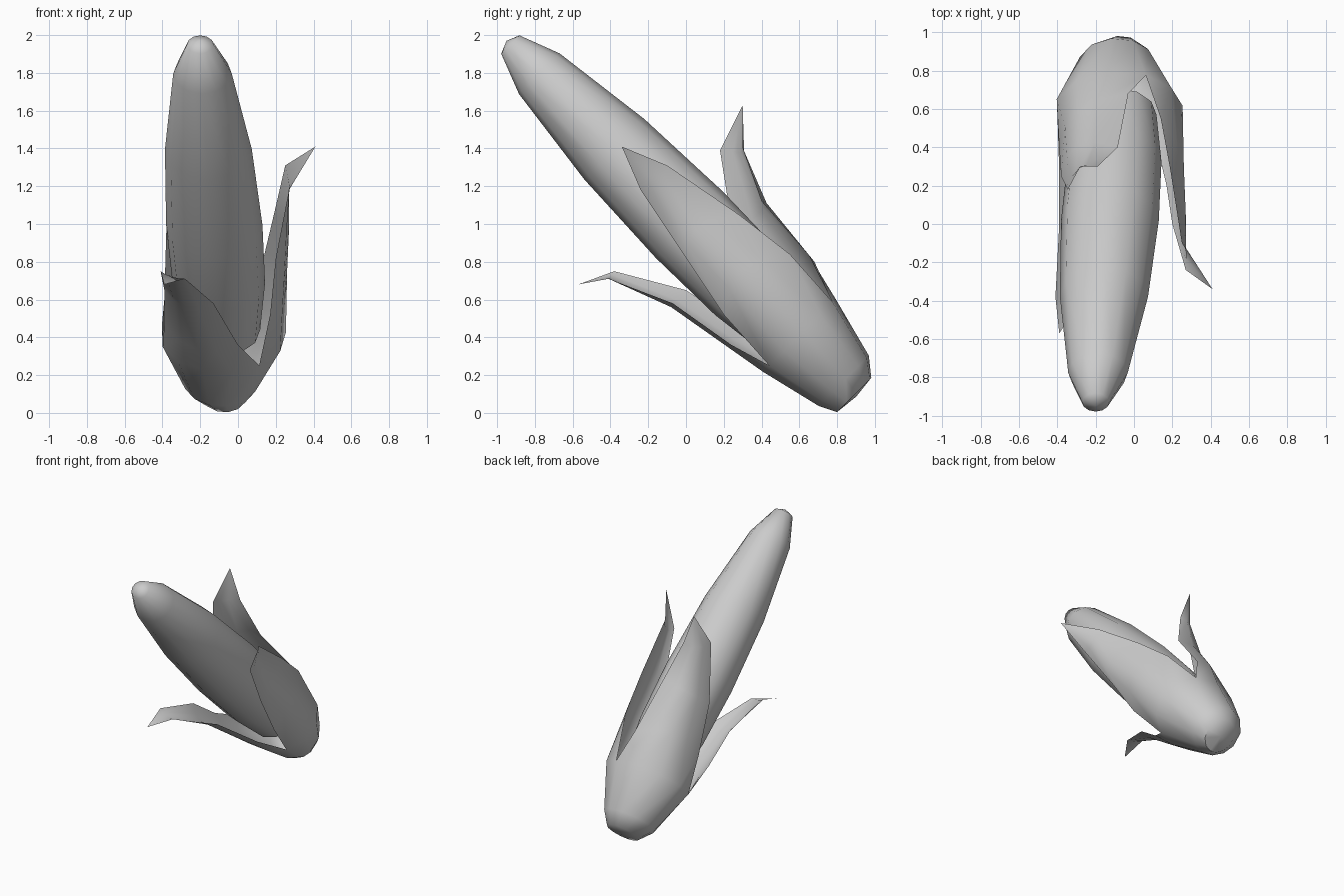
import bpy, bmesh
from math import radians, cos, sin, pi
from mathutils import Vector

if "Cube" in bpy.data.objects:
    bpy.data.objects.remove(bpy.data.objects["Cube"])

SIDE = Vector((1, 0, 0))
UP = Vector((0, 0.7071, 0.7071))      # across the leaning cob


def ring_point(center, rx, ru, deg):
    a = radians(deg)
    return Vector(center) + SIDE * rx * cos(a) + UP * ru * sin(a)


def finish(bm, name, angle):
    bmesh.ops.remove_doubles(bm, verts=bm.verts, dist=0.0005)
    bmesh.ops.recalc_face_normals(bm, faces=bm.faces)
    mesh = bpy.data.meshes.new(name)
    bm.to_mesh(mesh)
    bm.free()
    ob = bpy.data.objects.new(name, mesh)
    bpy.context.collection.objects.link(ob)
    bpy.ops.object.select_all(action='DESELECT')
    ob.select_set(True)
    bpy.context.view_layer.objects.active = ob
    bpy.ops.object.shade_smooth_by_angle(angle=radians(angle))
    return ob


def bridge(bm, a, b, closed=False):
    n = len(a)
    for i in range(n if closed else n - 1):
        j = (i + 1) % n
        bm.faces.new((a[i], a[j], b[j], b[i]))


# Cob: tapered rings along a leaning axis
tip, root = Vector((-0.2, -0.93, 1.95)), Vector((-0.08, 0.6, 0.41))
profile = [(0.0, 0.07), (0.1, 0.155), (0.36, 0.23), (0.62, 0.255),
           (0.82, 0.245), (0.98, 0.2)]
bm = bmesh.new()
rings = []
for t, r in profile:
    c = tip.lerp(root, t)
    rings.append([bm.verts.new(ring_point(c, r, r * 0.98, k * 30)) for k in range(12)])
for a, b in zip(rings, rings[1:]):
    bridge(bm, a, b, True)
nose = bm.verts.new(tip + Vector((0, -0.02, 0.02)))
for k in range(12):
    bm.faces.new((rings[0][k], rings[0][(k + 1) % 12], nose))
bm.faces.new(rings[-1])
finish(bm, "cob", 50)

# Husk: a shared cup that splits into three leaves
cup = [((-0.07, 0.89, 0.095), 0.12, 0.13),
       ((-0.09, 0.835, 0.17), 0.2, 0.19),
       ((-0.08, 0.6, 0.41), 0.335, 0.275)]
# each leaf: cup angles, rows of (edge, spine, edge), tip
leaves = [
    (65, 198, [((-0.03, 0.68, 0.80), (-0.29, 0.59, 0.82), (-0.39, 0.40, 0.60)),
               ((-0.085, 0.40, 1.12), (-0.29, 0.41, 1.08), (-0.38, 0.25, 0.95)),
               ((-0.19, 0.30, 1.40), (-0.29, 0.29, 1.38), (-0.345, 0.18, 1.39))],
     (-0.28, 0.30, 1.63)),
    (198, 305, [((-0.39, 0.27, 0.47), (-0.22, 0.26, 0.335), (0.0, 0.24, 0.36)),
                ((-0.39, 0.0, 0.65), (-0.28, -0.07, 0.565), (-0.13, -0.07, 0.58)),
                ((-0.41, -0.38, 0.75), (-0.35, -0.40, 0.72), (-0.28, -0.41, 0.71))],
     (-0.39, -0.57, 0.68)),
    (305, 425, [((0.17, 0.20, 0.52), (0.26, 0.30, 0.75), (0.14, 0.55, 0.84)),
                ((0.20, 0.0, 0.82), (0.27, 0.05, 0.97), (0.19, 0.28, 1.05)),
                ((0.27, -0.24, 1.18), (0.27, -0.14, 1.21), (0.25, -0.10, 1.31))],
     (0.41, -0.34, 1.41)),
]


def curve_row(a, m, b):
    # five points on the parabola through edge, spine, edge
    a, m, b = Vector(a), Vector(m), Vector(b)
    return [a * (2 * (u - 0.5) * (u - 1)) + m * (4 * u * (1 - u)) + b * (2 * u * (u - 0.5))
            for u in (0, 0.25, 0.5, 0.75, 1)]


bm = bmesh.new()
end = bm.verts.new((-0.07, 0.9, 0.085))
for a0, a1, rows, point in leaves:
    grid = [[ring_point(c, rx, ru, a0 + (a1 - a0) * k / 4) for k in range(5)]
            for c, rx, ru in cup]
    grid += [curve_row(*row) for row in rows]
    grid = [[bm.verts.new(p) for p in row] for row in grid]
    for a, b in zip(grid, grid[1:]):
        bridge(bm, a, b)
    peak = bm.verts.new(point)
    for k in range(4):
        bm.faces.new((grid[0][k], grid[0][k + 1], end))
        bm.faces.new((grid[-1][k], grid[-1][k + 1], peak))
finish(bm, "husk", 50)
